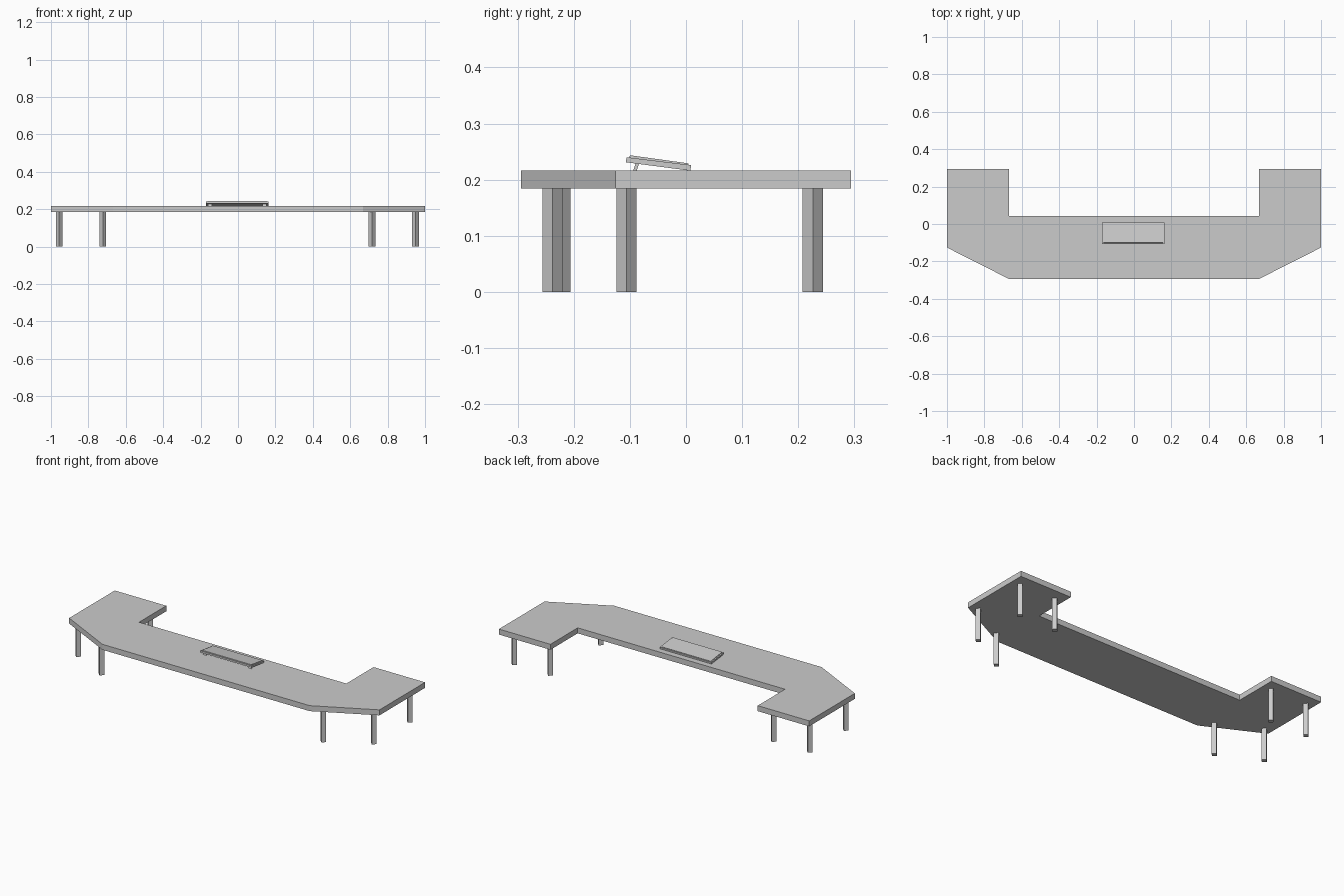
import bpy, bmesh, math
from mathutils import Matrix

if "Cube" in bpy.data.objects:
    bpy.data.objects.remove(bpy.data.objects["Cube"])


def prism(name, pts, depth, matrix=Matrix()):
    """Extrude a flat XY profile upward by depth, then place it with matrix."""
    bm = bmesh.new()
    face = bm.faces.new([bm.verts.new((x, y, 0)) for x, y in pts])
    ext = bmesh.ops.extrude_face_region(bm, geom=[face])
    for v in ext["geom"]:
        if isinstance(v, bmesh.types.BMVert):
            v.co.z += depth
    bmesh.ops.recalc_face_normals(bm, faces=bm.faces)
    bm.transform(matrix)
    mesh = bpy.data.meshes.new(name)
    bm.to_mesh(mesh)
    bm.free()
    obj = bpy.data.objects.new(name, mesh)
    bpy.context.collection.objects.link(obj)
    return obj


# Desk top: U shape with chamfered front corners
half = [(1, -0.126), (1, 0.294), (0.668, 0.294), (0.668, 0.043)]
right = [(0.668, -0.294)] + half
left = [(-x, y) for x, y in reversed(right)]
prism("desk_top", right + left, 0.032, Matrix.Translation((0, 0, 0.184)))

# Legs: thin square posts turned 45 degrees, four under each wing
r = 0.018
diamond = [(r, 0), (0, r), (-r, 0), (0, -r)]
legs = {
    "right_back_outer_leg": (0.949, 0.226), "right_back_inner_leg": (0.717, 0.226),
    "right_front_outer_leg": (0.949, -0.106), "right_front_inner_leg": (0.717, -0.238),
    "left_back_outer_leg": (-0.956, 0.226), "left_back_inner_leg": (-0.723, 0.226),
    "left_front_outer_leg": (-0.956, -0.106), "left_front_inner_leg": (-0.723, -0.224),
}
for name, (x, y) in legs.items():
    prism(name, diamond, 0.185, Matrix.Translation((x, y, 0)))

# Keyboard: side profiles in YZ, extruded along X
YZ = Matrix(((0, 0, 1, 0), (1, 0, 0, 0), (0, 1, 0, 0), (0, 0, 0, 1)))


def side_prism(name, pts, x0, x1):
    return prism(name, pts, x1 - x0, Matrix.Translation((x0, 0, 0)) @ YZ)


side_prism("keyboard_base", [(-0.107, 0.231), (0.008, 0.216), (0.009, 0.226), (-0.106, 0.240)], -0.170, 0.162)
side_prism("keyboard_keys", [(-0.101, 0.238), (0.004, 0.225), (0.005, 0.229), (-0.100, 0.2435)], -0.163, 0.155)

# Flip-out keyboard feet
foot = [(-0.094, 0.216), (-0.088, 0.216), (-0.083, 0.230), (-0.089, 0.231)]
for side, x in (("left", -0.150), ("right", 0.142)):
    side_prism(side + "_keyboard_foot", foot, x - 0.01, x + 0.01)
